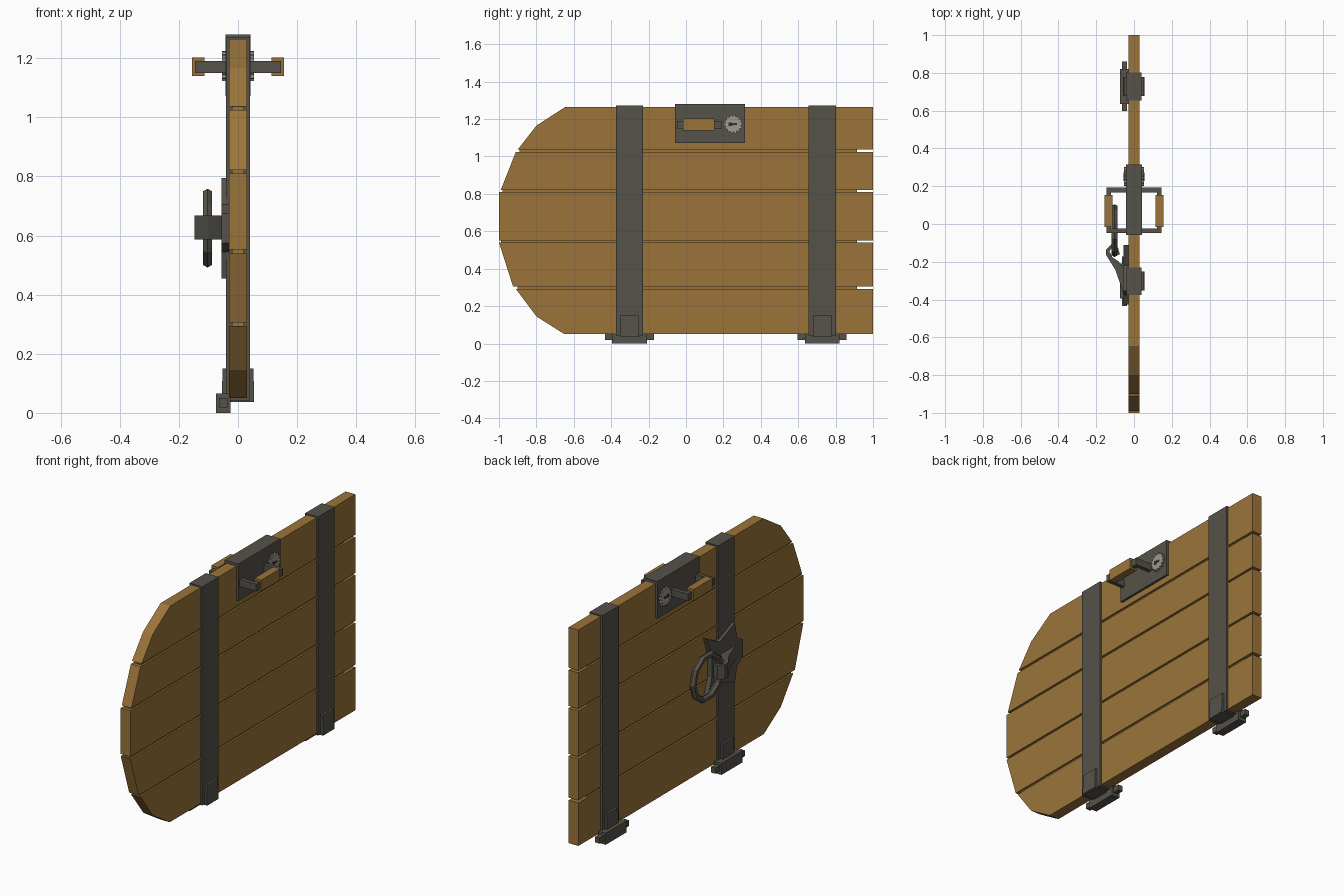
import bpy, bmesh, math
from mathutils import Vector

cube = bpy.data.objects.get("Cube")
if cube:
    bpy.data.objects.remove(cube, do_unlink=True)


def material(name, rgb):
    m = bpy.data.materials.new(name)
    m.use_nodes = True
    m.diffuse_color = (*rgb, 1)
    m.node_tree.nodes["Principled BSDF"].inputs["Base Color"].default_value = (*rgb, 1)
    return m


WOOD = material("oak wood", (0.33, 0.175, 0.042))
IRON = material("dark iron", (0.092, 0.085, 0.068))
STEEL = material("pale steel", (0.34, 0.32, 0.29))
BLACK = material("keyhole black", (0.03, 0.028, 0.024))


def finish(name, bm, mat):
    bmesh.ops.recalc_face_normals(bm, faces=bm.faces)
    me = bpy.data.meshes.new(name)
    bm.to_mesh(me)
    bm.free()
    me.materials.append(mat)
    ob = bpy.data.objects.new(name, me)
    bpy.context.collection.objects.link(ob)
    return ob


def prism(name, pts, axis, lo, hi, mat):
    """Extrude an outline: axis 'x' takes (y, z) points, axis 'z' takes (x, y)."""
    bm = bmesh.new()
    place = (lambda p: (lo, *p)) if axis == 'x' else (lambda p: (*p, lo))
    face = bm.faces.new([bm.verts.new(place(p)) for p in pts])
    ext = bmesh.ops.extrude_face_region(bm, geom=[face])
    move = Vector((hi - lo, 0, 0)) if axis == 'x' else Vector((0, 0, hi - lo))
    bmesh.ops.translate(bm, vec=move,
                        verts=[v for v in ext["geom"] if isinstance(v, bmesh.types.BMVert)])
    return finish(name, bm, mat)


def box(name, x, y, z, mat):
    return prism(name, [(x[0], y[0]), (x[1], y[0]), (x[1], y[1]), (x[0], y[1])],
                 'z', z[0], z[1], mat)


# Planks: rounded end outline from lower to upper edge, square at the other end
plank_ends = [
    [(-0.65, 0.05), (-0.80, 0.145), (-0.91, 0.292)],
    [(-0.925, 0.306), (-1, 0.54)],
    [(-1, 0.552), (-1, 0.81)],
    [(-0.99, 0.822), (-0.91, 1.024)],
    [(-0.90, 1.037), (-0.80, 1.165), (-0.645, 1.265)],
]
for i, end in enumerate(plank_ends):
    outline = [(1, end[0][1])] + end + [(1, end[-1][1])]
    prism(f"plank_{i + 1}", outline, 'x', -0.03, 0.03, WOOD)

# Tongues that close the gaps, stopping short of the square end
for i in range(4):
    (y0, z0), (y1, z1) = plank_ends[i][-1], plank_ends[i + 1][0]
    box(f"tongue_{i + 1}", (-0.02, 0.02), (max(y0, y1) + 0.01, 0.915),
        (z0 - 0.01, z1 + 0.01), WOOD)

# Iron straps with hinges at the bottom
for tag, yc in (("front", -0.302), ("rear", 0.728)):
    box(f"{tag}_strap", (-0.04, 0.04), (yc - 0.073, yc + 0.073), (0.042, 1.272), IRON)
    bracket = box(f"{tag}_hinge_bracket", (-0.055, 0.055), (yc - 0.05, yc + 0.05),
                  (0.036, 0.15), IRON)
    for v in bracket.data.vertices:
        if v.co.z > 0.1:
            v.co.x *= 0.95
    box(f"{tag}_hinge_barrel", (-0.075, -0.025), (yc - 0.093, yc + 0.093), (0, 0.065), IRON)
    box(f"{tag}_hinge_pin", (-0.064, -0.036), (yc - 0.131, yc + 0.131), (0.018, 0.05), IRON)

# Lock plate wrapped over the top edge
box("lock_plate", (-0.043, 0.043), (-0.058, 0.316), (1.072, 1.28), IRON)

# Handles and keyhole discs on both sides
teeth = 14
gear = []
for k in range(teeth * 4):
    r = 0.051 if k % 4 < 2 else 0.043
    a = 2 * math.pi * k / (teeth * 4)
    gear.append((0.252 + r * math.cos(a), 1.173 + r * math.sin(a)))
keyhole = [(0.228, 1.163), (0.245, 1.163), (0.248, 1.168), (0.272, 1.168),
           (0.272, 1.178), (0.248, 1.178), (0.245, 1.183), (0.228, 1.183)]
for tag, s in (("left", 1), ("right", -1)):
    def span(a, b):
        return tuple(sorted((s * a, s * b)))
    for part, y in (("front", (-0.048, -0.025)), ("rear", (0.168, 0.192))):
        box(f"{tag}_handle_{part}_arm", span(0.03, 0.146), y, (1.15, 1.19), IRON)
    box(f"{tag}_handle_bar", span(0.122, 0.146), (-0.048, 0.192), (1.15, 1.19), IRON)
    box(f"{tag}_handle_grip", span(0.113, 0.155), (-0.015, 0.153), (1.14, 1.203), WOOD)
    prism(f"{tag}_keyhole_disc", gear, 'x', *span(0.035, 0.054), STEEL)
    prism(f"{tag}_keyhole", keyhole, 'x', *span(0.05, 0.056), BLACK)

# Knocker back plate: half outline mirrored about its centre height
mid = 0.625
half = [(-0.425, 0.05), (-0.375, 0.08), (-0.355, 0.17), (-0.22, 0.115), (-0.11, 0.17),
        (-0.15, 0.06)]
star = [(y, mid + h) for y, h in half] + [(y, mid - h) for y, h in reversed(half)]
prism("knocker_plate", star, 'x', -0.056, -0.03, IRON)

# Hooked arm that holds the ring
hook = [(-0.05, -0.39), (-0.065, -0.34), (-0.10, -0.24), (-0.147, -0.165), (-0.147, -0.135),
        (-0.12, -0.108), (-0.085, -0.125), (-0.075, -0.16), (-0.088, -0.165),
        (-0.098, -0.138), (-0.118, -0.127), (-0.13, -0.145), (-0.115, -0.175),
        (-0.08, -0.20), (-0.05, -0.24)]
prism("knocker_hook", hook, 'z', 0.587, 0.667, IRON)

# Knocker ring
bm = bmesh.new()
seg, sides, major, minor = 10, 6, 0.122, 0.018
rings = []
for i in range(seg):
    a = 2 * math.pi * i / seg
    ring = []
    for j in range(sides):
        b = 2 * math.pi * j / sides
        r = major + minor * math.cos(b)
        ring.append(bm.verts.new((-0.103 + minor * math.sin(b),
                                  -0.035 + r * math.cos(a), mid + r * math.sin(a))))
    rings.append(ring)
for i in range(seg):
    p, q = rings[i], rings[(i + 1) % seg]
    for j in range(sides):
        k = (j + 1) % sides
        bm.faces.new((p[j], q[j], q[k], p[k]))
finish("knocker_ring", bm, IRON)
